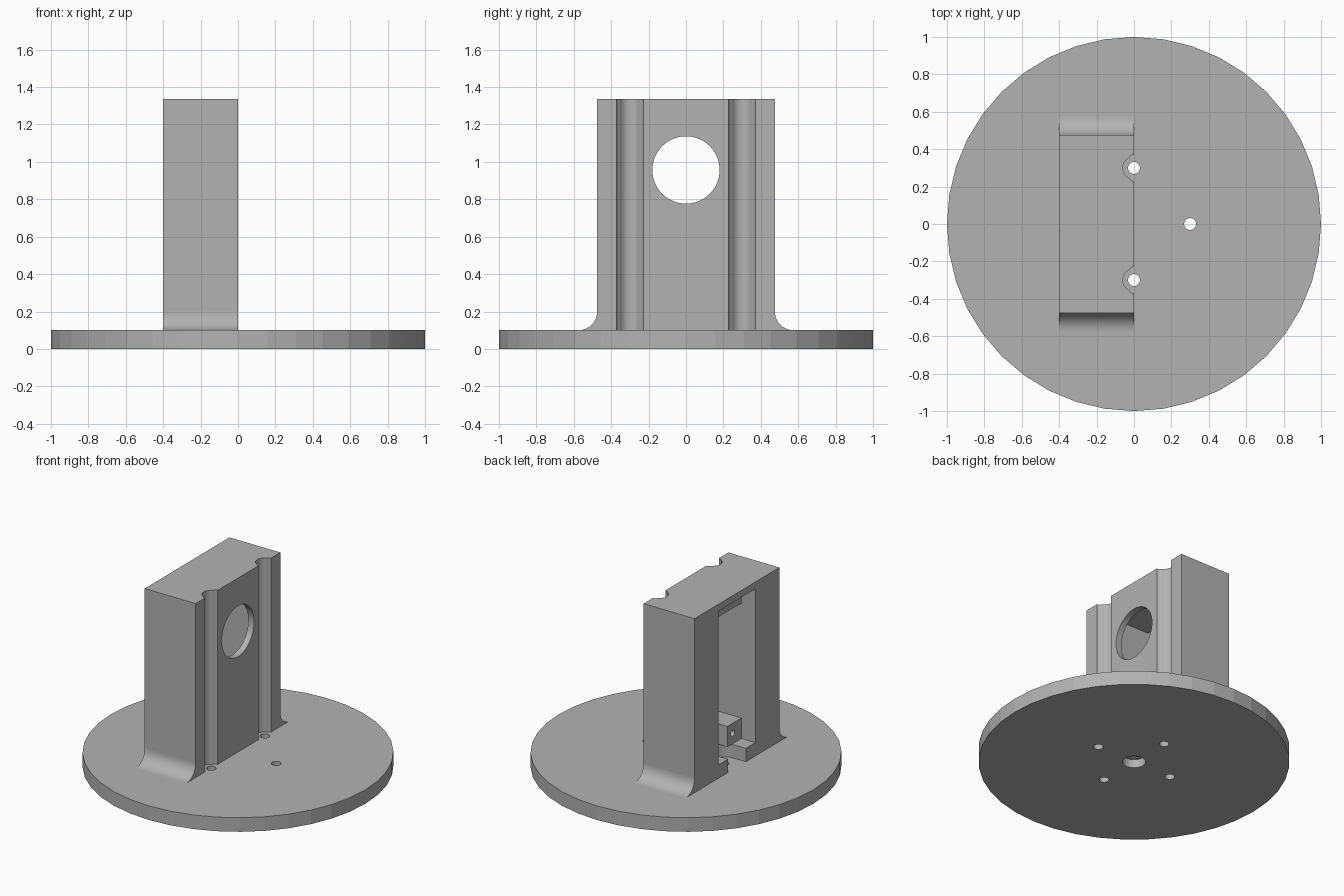
import bpy
import bmesh
from math import sin, cos, radians
from mathutils import Matrix

if "Cube" in bpy.data.objects:
    bpy.data.objects.remove(bpy.data.objects["Cube"])

GREY = (0.45, 0.45, 0.45, 1)
grey = bpy.data.materials.new("plain grey")
grey.use_nodes = True
grey.diffuse_color = GREY
grey.node_tree.nodes["Principled BSDF"].inputs["Base Color"].default_value = GREY


def add_object(name, bm):
    bmesh.ops.recalc_face_normals(bm, faces=bm.faces)
    mesh = bpy.data.meshes.new(name)
    bm.to_mesh(mesh)
    bm.free()
    mesh.materials.append(grey)
    obj = bpy.data.objects.new(name, mesh)
    bpy.context.collection.objects.link(obj)
    return obj


def prism(name, points, offset):
    """Extrude a closed outline of 3D points along an offset."""
    bm = bmesh.new()
    face = bm.faces.new([bm.verts.new(p) for p in points])
    moved = bmesh.ops.extrude_face_region(bm, geom=[face])["geom"]
    bmesh.ops.translate(bm, vec=offset,
                        verts=[v for v in moved if isinstance(v, bmesh.types.BMVert)])
    return add_object(name, bm)


def box(name, x, y, z):
    outline = [(x[0], y[0], z[0]), (x[1], y[0], z[0]), (x[1], y[1], z[0]), (x[0], y[1], z[0])]
    return prism(name, outline, (0, 0, z[1] - z[0]))


def cylinder(name, centre, radius, depth, sides=32, along_x=False):
    bm = bmesh.new()
    turn = Matrix.Rotation(radians(90), 4, 'Y') if along_x else Matrix()
    bmesh.ops.create_cone(bm, cap_ends=True, segments=sides, radius1=radius, radius2=radius,
                          depth=depth, matrix=Matrix.Translation(centre) @ turn)
    return add_object(name, bm)


def cut(target, cutters):
    for cutter in cutters:
        mod = target.modifiers.new("cut", 'BOOLEAN')
        mod.operation = 'DIFFERENCE'
        mod.solver = 'EXACT'
        mod.object = cutter
        bpy.context.view_layer.objects.active = target
        bpy.ops.object.modifier_apply(modifier=mod.name)
        bpy.data.objects.remove(cutter)


def smooth(obj, angle=35):
    bpy.ops.object.select_all(action='DESELECT')
    obj.select_set(True)
    bpy.context.view_layer.objects.active = obj
    bpy.ops.object.shade_smooth_by_angle(angle=radians(angle))


BASE, TOP = 0.1, 1.335
BACK, HALF = -0.4, 0.475
OPEN = 0.207          # half width of the cavity
LEDGE = -0.29         # face of the posts and lintel
WALL = -0.045         # inner face of the front wall

# Round base plate with screw holes and a blind centre recess
base = cylinder("base_plate", (0, 0, BASE / 2), 1, BASE, 40)
cut(base, [cylinder("hole_cutter", (x, y, BASE / 2), 0.032, 0.3, 24)
           for x, y in ((0.3, 0), (-0.3, 0), (0, 0.3), (0, -0.3))])
cut(base, [cylinder("recess_cutter", (0, 0, 0), 0.075, 0.12)])


# Tower outline with two flared grooves in its +x side
def groove(y):
    lip = [(0, 0.072), (-0.012, 0.068), (-0.022, 0.061)]
    arc = [(0.06 * cos(radians(a)), 0.06 * sin(radians(a))) for a in range(115, 250, 10)]
    far_lip = [(x, -dy) for x, dy in reversed(lip)]
    return [(x, y + dy, BASE) for x, dy in lip + arc + far_lip]


outline = [(BACK, -HALF, BASE), (BACK, HALF, BASE), (0, HALF, BASE)]
outline += groove(0.3) + groove(-0.3) + [(0, -HALF, BASE)]
tower = prism("tower", outline, (0, 0, TOP - BASE))

# Cavity: wide outer pocket, deeper inner pocket, round window, screw notch
cut(tower, [
    box("pocket_cutter", (BACK - 0.1, LEDGE), (-OPEN, OPEN), (0.195, 1.285)),
    box("inner_cutter", (LEDGE - 0.05, WALL), (-OPEN, OPEN), (0.195, 1.155)),
    cylinder("window_cutter", (0, 0, 0.957), 0.18, 0.3, 48, True),
    box("notch_cutter", (BACK - 0.1, -0.3), (-0.1, 0.1), (0.05, 0.25)),
    cylinder("notch_end_cutter", (-0.3, 0, 0.15), 0.1, 0.2),
])
smooth(tower)

for side, name in ((1, "left"), (-1, "right")):
    # Mounting post with a pilot hole
    post = box("mounting_post_" + name, (LEDGE, WALL),
               sorted((side * 0.05, side * OPEN)), (0.195, 0.34))
    cut(post, [cylinder("pilot_cutter", (LEDGE, side * 0.11, 0.27), 0.022, 0.3, 16, True)])

    # Concave foot blending the tower into the plate
    curve = [(HALF + 0.1 - 0.1 * cos(radians(a)), BASE + 0.1 - 0.1 * sin(radians(a)))
             for a in range(0, 91, 9)]
    foot = prism("foot_fillet_" + name,
                 [(BACK, side * y, z) for y, z in [(HALF, BASE)] + curve], (-BACK, 0, 0))
    smooth(foot)
